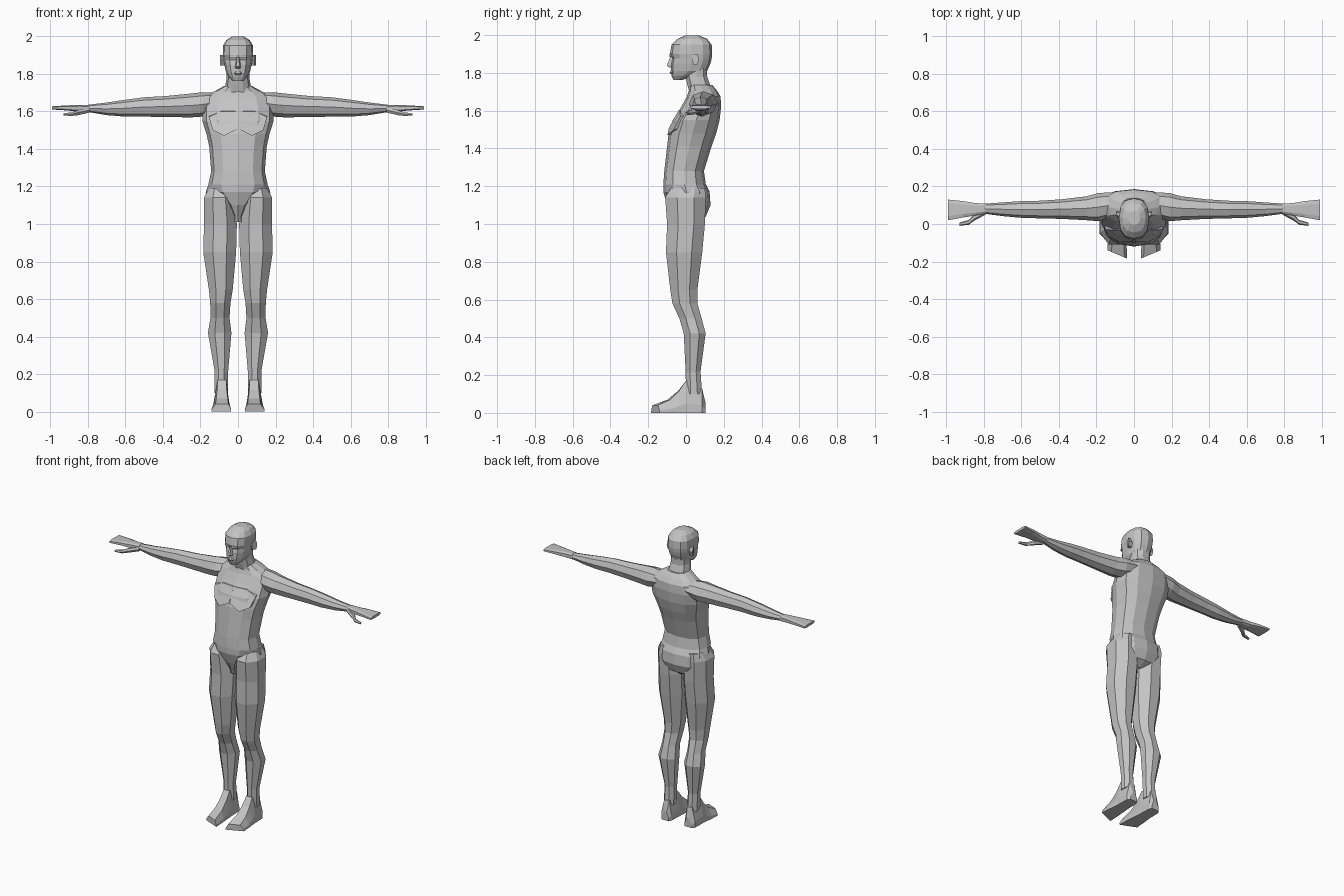
import bpy, bmesh, math

skin = bpy.data.materials.new("plain_grey")
skin.diffuse_color = (0.55, 0.55, 0.55, 1)


def loft(name, rings, mirror=False):
    """Skin a list of equal-length point rings and cap both ends."""
    bm = bmesh.new()
    rows = [[bm.verts.new(p) for p in r] for r in rings]
    for a, b in zip(rows, rows[1:]):
        for i in range(len(a)):
            j = (i + 1) % len(a)
            bm.faces.new((a[i], a[j], b[j], b[i]))
    bm.faces.new(rows[0])
    bm.faces.new(rows[-1])
    bmesh.ops.recalc_face_normals(bm, faces=bm.faces)
    me = bpy.data.meshes.new(name)
    bm.to_mesh(me)
    bm.free()
    me.materials.append(skin)
    ob = bpy.data.objects.new(name, me)
    bpy.context.collection.objects.link(ob)
    if mirror:
        ob.modifiers.new("mirror", 'MIRROR')
    return ob


def oval(a0, a1, b0, b1, n, turn=0.0, power=1.0):
    """Rounded n-sided outline filling the given bounds."""
    pts = []
    for i in range(n):
        t = 2 * math.pi * (i + turn) / n
        c, s = math.cos(t), math.sin(t)
        c = math.copysign(abs(c) ** power, c)
        s = math.copysign(abs(s) ** power, s)
        pts.append((c, s))
    m = max(p[0] for p in pts)
    return [((a0 + a1) / 2 + c / m * (a1 - a0) / 2,
             (b0 + b1) / 2 + s / m * (b1 - b0) / 2) for c, s in pts]


def upright(z, w, f, b, n=12, power=0.85, front=1.0):
    """Horizontal ring centred on x = 0; front scales the front half's width."""
    mid = (f + b) / 2
    return [(x * (front if y < mid - 0.001 else 1), y, z)
            for x, y in oval(-w, w, f, b, n, 0, power)]


# torso: z, half width, front y, back y, front width factor
torso = [(1.01, .035, -.06, .06, 1), (1.04, .13, -.075, .105, .2),
         (1.10, .165, -.10, .13, .4), (1.17, .172, -.12, .125, .85),
         (1.21, .158, -.12, .105, 1), (1.28, .143, -.115, .095, 1),
         (1.41, .153, -.10, .135, 1), (1.48, .168, -.092, .16, 1),
         (1.55, .19, -.07, .178, 1), (1.62, .19, -.025, .186, 1),
         (1.675, .175, .005, .183, 1), (1.705, .13, .015, .165, 1),
         (1.735, .075, .015, .14, 1)]
loft("torso", [upright(z, w, f, b, front=k) for z, w, f, b, k in torso])

# chest muscles as shallow slabs with a lower edge
chest = [(.004, -.092, 1.505), (.075, -.098, 1.47), (.135, -.065, 1.50),
         (.155, -.03, 1.57), (.09, -.032, 1.60), (.004, -.04, 1.60)]
loft("chest", [chest, [(x, y + .05, z + .01) for x, y, z in chest]], True)

# neck
loft("neck", [upright(z, w, f, b, 10) for z, w, f, b in
              [(1.68, .085, .02, .15), (1.735, .068, .005, .13),
               (1.78, .06, -.005, .115), (1.84, .06, -.005, .115)]])

# head
head = [(1.762, .028, -.066, -.02), (1.785, .05, -.077, .05),
        (1.81, .064, -.08, .112), (1.85, .073, -.08, .13),
        (1.875, .077, -.074, .136), (1.90, .081, -.085, .139),
        (1.95, .08, -.077, .136), (1.98, .062, -.045, .112),
        (1.998, .032, -.005, .07)]
loft("head", [upright(z, w, f, b, 12, .8) for z, w, f, b in head])

# nose
loft("nose", [[(-w, -.07, z), (-w * .5, y, z), (w * .5, y, z), (w, -.07, z)]
              for z, w, y in [(1.828, .016, -.086), (1.838, .017, -.102),
                              (1.885, .009, -.084)]])

# lips
loft("lips", [[(-w, -.07, z), (-w * .5, y, z), (w * .5, y, z), (w, -.07, z)]
              for z, w, y in [(1.793, .018, -.08), (1.801, .024, -.087),
                              (1.812, .018, -.081)]])

# brow ridge
loft("brow", [[(.008, y, 1.885), (.045, y + .01, 1.885),
               (.047, y + .012, 1.897), (.008, y, 1.9)]
              for y in (-.087, -.06)], True)

# ears
ear = oval(.03, .07, 1.84, 1.905, 6)
loft("ear", [[(.068, y, z) for y, z in ear],
             [(.097 if y > .05 else .085, y, z) for y, z in ear]], True)

# arms: x, y range, z range
arm = [(.10, .04, .17, 1.60, 1.70), (.19, .015, .165, 1.572, 1.702),
       (.25, .02, .148, 1.568, 1.695), (.38, .027, .132, 1.57, 1.682),
       (.50, .03, .124, 1.572, 1.675), (.60, .033, .122, 1.572, 1.662),
       (.70, .042, .115, 1.58, 1.647), (.80, .055, .108, 1.597, 1.635)]
loft("arm", [[(x, y, z) for y, z in oval(*r, 8)] for x, *r in arm], True)

# hands and thumbs
hand = [(.79, .055, .108, 1.597, 1.635), (.85, .045, .112, 1.598, 1.635),
        (.91, .035, .122, 1.605, 1.632), (.99, .02, .13, 1.61, 1.627)]
loft("hand", [[(x, y, z) for y, z in oval(*r, 8, .5, .6)] for x, *r in hand],
     True)
thumb = [(.79, .05, .08, 1.592, 1.622), (.85, .018, .055, 1.578, 1.61),
         (.88, -.004, .022, 1.575, 1.598), (.93, -.01, .008, 1.576, 1.59)]
loft("thumb", [[(x, y, z) for y, z in oval(*r, 6)] for x, *r in thumb], True)

# legs: z, x range, y range
leg = [(1.19, .05, .155, -.08, .10), (1.14, .02, .182, -.11, .105),
       (1.0, .006, .181, -.10, .10), (.85, .010, .185, -.106, .086),
       (.65, .028, .155, -.083, .06), (.58, .04, .148, -.072, .06),
       (.50, .045, .147, -.035, .083), (.42, .035, .16, -.012, .104),
       (.22, .052, .125, -.002, .077), (.10, .052, .125, 0, .085)]
loft("leg", [[(x, y, z) for x, y in oval(*r, 8, .5)] for z, *r in leg], True)

# feet, widening and slanting outward towards the toes: y, x range, height
foot = [(.102, .06, .115, .06), (.085, .052, .128, .13), (.0, .048, .13, .17),
        (-.04, .045, .133, .115), (-.09, .04, .138, .07),
        (-.162, .036, .142, .04)]
loft("foot", [[(x, y + max(0, -y) * (x - .089) * 2.6, z) for x, z in
               ((x0, 0), (x1, 0), (x1, h * .3), (x1 - .022, h),
                (x0 + .015, h), (x0, h * .3))]
              for y, x0, x1, h in foot], True)
